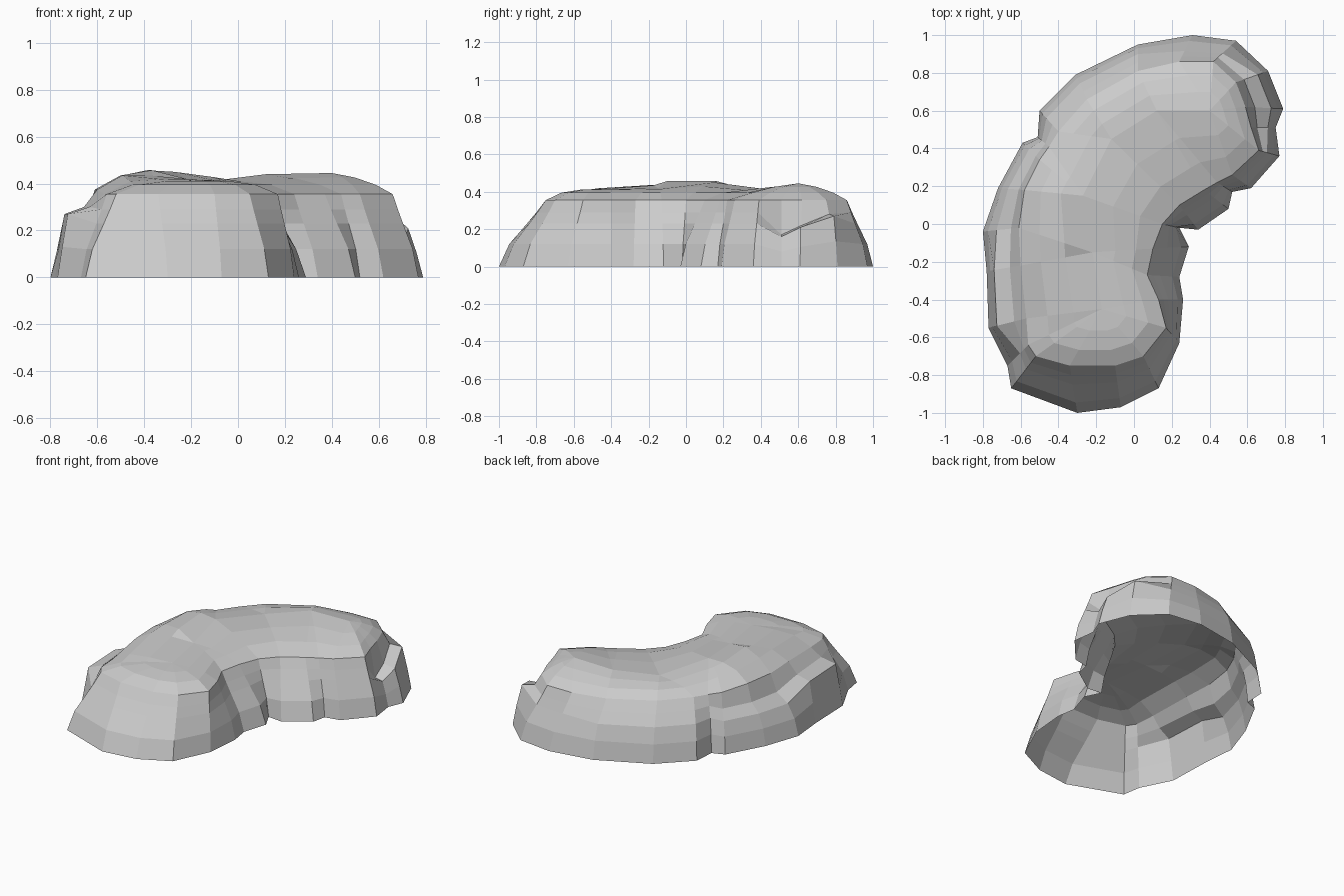
import bpy, bmesh
from mathutils import Vector

if "Cube" in bpy.data.objects:
    bpy.data.objects.remove(bpy.data.objects["Cube"])

# Base outline on the ground, counter-clockwise from the front tip
BASE = [(-.30, -1), (-.07, -.97), (.13, -.87), (.24, -.63), (.26, -.40), (.24, -.28), (.29, -.12),
        (.24, -.02), (.34, -.03), (.50, .08), (.52, .17), (.62, .19), (.77, .36), (.75, .51),
        (.79, .61), (.71, .81), (.54, .97), (.31, 1), (.02, .95), (-.31, .79), (-.50, .60),
        (-.51, .46), (-.59, .43), (-.72, .19), (-.80, -.04), (-.78, -.25), (-.77, -.55),
        (-.67, -.75), (-.65, -.87)]
# Shoulder outline where the walls turn into the top
SHOULDER = [(-.34, -.75), (-.10, -.75), (.05, -.70), (.17, -.55), (.13, -.40), (.07, -.27), (.10, -.13),
            (.15, .0), (.24, .10), (.37, .18), (.44, .22), (.52, .26), (.66, .39), (.62, .51),
            (.59, .62), (.54, .75), (.42, .86), (.24, .86), (.02, .81), (-.25, .66), (-.40, .49),
            (-.45, .41), (-.50, .34), (-.58, .18), (-.61, -.02), (-.60, -.22), (-.57, -.50),
            (-.56, -.64), (-.52, -.70)]
# Ridge along the middle of the curved top
SPINE = [Vector(p) for p in ((-.17, -.45, .415), (-.22, -.15, .42), (-.27, .15, .45),
                             (-.12, .45, .41), (.12, .60, .44), (.40, .60, .445))]
# Index of the ridge point each station leans towards
LEAN = [0] * 5 + [1] * 2 + [2, 3, 4, 4] + [5] * 7 + [4, 3, 3, 2, 2, 2, 1, 1] + [0] * 3
# Wall steps: (inward fraction, height)
WALL = [(0, 0), (.22, .12), (.60, .23), (.80, .29)]
BACK = [(0, 0), (.14, .12), (.36, .22), (.68, .29)]      # steep foot, gentle upper slope
STEP = [(0, 0), (.14, .11), (.38, .20), (.78, .26)]      # low side ledge
ROCK = [(0, 0), (.10, .13), (.22, .27), (.68, .30)]      # protruding boulder
KIND = {18: BACK, 19: BACK, 20: BACK, 21: BACK, 22: STEP, 23: STEP, 24: STEP, 25: ROCK, 26: ROCK}
for n, top in ((13, .16), (14, .21), (15, .27)):         # boulder on the right end
    KIND[n] = [(0, 0), (.14, top / 2), (.32, top), (.75, top + .01)]
RIM = {21: .405, 22: .42, 23: .435, 24: .435, 25: .435, 26: .41}


def station(i):
    """Vertical run of points from the ground up onto the top."""
    b, s, near = Vector(BASE[i]), Vector(SHOULDER[i]), SPINE[LEAN[i]]
    run = [b.lerp(s, f).to_3d() + Vector((0, 0, z)) for f, z in KIND.get(i, WALL)]
    rim_z = RIM.get(i, .395)
    run.append(Vector((*s, .375 if 23 <= i <= 25 else .355)))
    run.append(Vector((*s.lerp(near.xy, .28), rim_z)))
    mid_z = .457 if i in (23, 24) else (rim_z + near.z) / 2 + .006
    run.append(Vector((*s.lerp(near.xy, .62), mid_z)))
    return run


# Rock shell, open underneath
bm = bmesh.new()
spine = [bm.verts.new(p) for p in SPINE]
cols = [[bm.verts.new(p) for p in station(i)] for i in range(len(BASE))]

for i, a in enumerate(cols):
    n = (i + 1) % len(cols)
    b, ka, kb = cols[n], LEAN[i], LEAN[n]
    for j in range(len(a) - 1):
        bm.faces.new((a[j], b[j], b[j + 1], a[j + 1]))
    # Close the top to the ridge
    if ka == kb:
        bm.faces.new((a[-1], b[-1], spine[ka]))
    else:
        bm.faces.new((a[-1], b[-1], spine[kb], spine[ka]))

bmesh.ops.recalc_face_normals(bm, faces=bm.faces)
me = bpy.data.meshes.new("curved_rock")
bm.to_mesh(me)
bm.free()
rock = bpy.data.objects.new("curved_rock", me)
bpy.context.collection.objects.link(rock)
